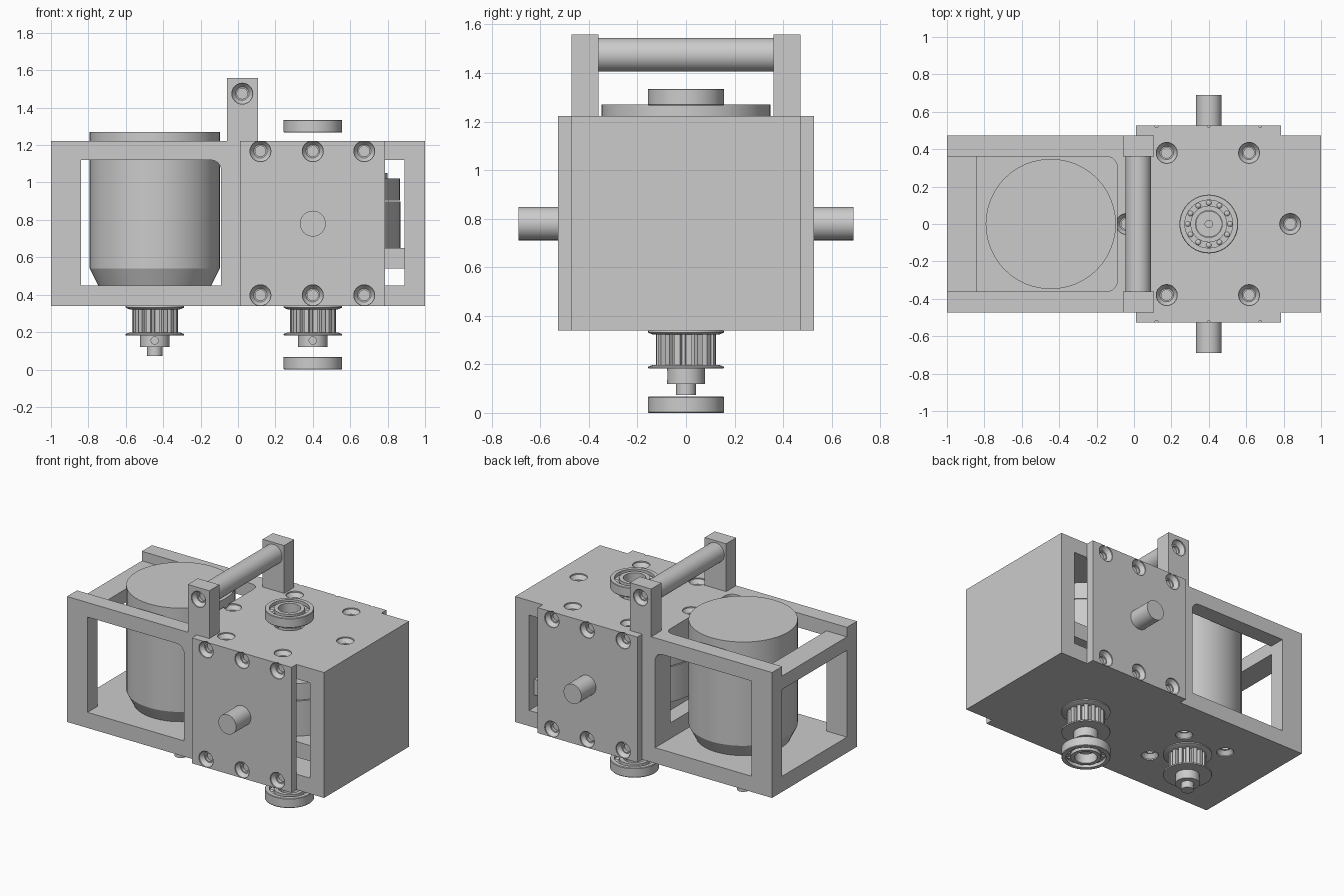
import bpy, bmesh
from math import pi, sin, cos, radians
from mathutils import Matrix, Vector

if "Cube" in bpy.data.objects:
    bpy.data.objects.remove(bpy.data.objects["Cube"])

TILT = {'z': 0, '-z': pi, 'y': -pi / 2, '-y': pi / 2}


def finish(bm, name, smooth=True):
    bmesh.ops.recalc_face_normals(bm, faces=bm.faces)
    me = bpy.data.meshes.new(name)
    bm.to_mesh(me)
    bm.free()
    ob = bpy.data.objects.new(name, me)
    bpy.context.collection.objects.link(ob)
    if smooth:
        shade(ob)
    return ob


def shade(ob):
    bpy.ops.object.select_all(action='DESELECT')
    ob.select_set(True)
    bpy.context.view_layer.objects.active = ob
    bpy.ops.object.shade_smooth_by_angle(angle=radians(25))


def box(name, x, y, z, round_if=None, radius=0.055):
    bm = bmesh.new()
    bmesh.ops.create_cube(bm, size=1)
    for v in bm.verts:
        v.co = Vector([(a + b) / 2 + (b - a) * c for (a, b), c in zip((x, y, z), v.co)])
    if round_if:
        es = [e for e in bm.edges if all(round_if(v.co) for v in e.verts)]
        bmesh.ops.bevel(bm, geom=es, offset=radius, segments=6, profile=0.5, affect='EDGES')
    return finish(bm, name, False)


def lathe(name, profile, loc, axis='z', n=40):
    """Closed (radius, height) profile spun about an axis."""
    bm = bmesh.new()
    rings = [[bm.verts.new((r * cos(2 * pi * i / n), r * sin(2 * pi * i / n), h)) for i in range(n)]
             if r else [bm.verts.new((0, 0, h))] for r, h in profile]
    for a, b in zip(rings, rings[1:] + rings[:1]):
        for i in range(n):
            j = (i + 1) % n
            q = list(dict.fromkeys([a[i % len(a)], a[j % len(a)], b[j % len(b)], b[i % len(b)]]))
            if len(q) > 2:
                bm.faces.new(q)
    bm.transform(Matrix.Translation(loc) @ Matrix.Rotation(TILT[axis], 4, 'X'))
    return finish(bm, name)


def cyl(name, r, h0, h1, loc, axis='z', n=40):
    return lathe(name, [(0, h0), (r, h0), (r, h1), (0, h1)], loc, axis, n)


def sink(loc, axis):
    """Cutter for a countersunk bolt seat."""
    return lathe('sink_cutter', [(0, .02), (.056, .02), (.056, -.008), (.036, -.035), (.028, -.035),
                                 (.028, -.055), (0, -.055)], loc, axis, 24)


def cut(target, cutters):
    for c in cutters:
        c.hide_render = True
        m = target.modifiers.new('cut', 'BOOLEAN')
        m.operation, m.solver, m.object = 'DIFFERENCE', 'EXACT', c
    bpy.context.view_layer.update()
    ev = target.evaluated_get(bpy.context.evaluated_depsgraph_get())
    me = bpy.data.meshes.new_from_object(ev)
    target.modifiers.clear()
    target.data = me
    for c in cutters:
        bpy.data.objects.remove(c)
    shade(target)


def toothed_drum(name, loc, z0, z1, r, depth, teeth):
    bm = bmesh.new()
    pts = []
    for t in range(teeth):
        for f, rr in ((.0, r), (.5, r), (.6, r - depth), (.9, r - depth)):
            a = 2 * pi * (t + f) / teeth
            pts.append(bm.verts.new((loc[0] + rr * cos(a), loc[1] + rr * sin(a), z0)))
    f = bm.faces.new(pts)
    ext = bmesh.ops.extrude_face_region(bm, geom=[f])['geom']
    bmesh.ops.translate(bm, vec=(0, 0, z1 - z0), verts=[v for v in ext if isinstance(v, bmesh.types.BMVert)])
    return finish(bm, name, False)


MX, GX = -.445, .4   # motor and gearbox axes

# Main frame: motor bay, front/back windows, gearbox bay, partition opening
frame = box('frame', (-1, 1), (-.472, .472), (.34, 1.222))
cuts = [
    box('bay_cutter', (-1.1, -.09), (-.36, .36), (.45, 1.3), lambda c: c.x > -.1),
    box('window_cutter', (-.84, -.09), (-.6, .6), (.45, 1.12), lambda c: c.x > -.1 and c.z > 1),
    box('gear_bay_cutter', (.02, .89), (-.6, .6), (.45, 1.12)),
    box('partition_cutter', (-.2, .1), (-.3, .3), (.56, 1.06)),
    cyl('bore_cutter', .1, -.06, .1, (GX, 0, 1.222)),
]
cuts += [sink((x, y, 1.222), 'z') for x in (.175, .615) for y in (-.38, .38)]
cuts += [sink((x, 0, 1.222), 'z') for x in (.835, -.04)]
cuts += [sink((MX + sx * .17, sy * .17, .34), '-z') for sx in (-1, 1) for sy in (-1, 1)]
cut(frame, cuts)
box('end_bar', (-1, -.84), (-.365, .365), (1.06, 1.155))
box('gear_shelf', (.02, .895), (-.42, .42), (.54, .65))

# Side plates, cross shafts and carrying handle posts
for s, ax, tag in ((-1, '-y', 'front'), (1, 'y', 'back')):
    plate = box(tag + '_plate', (.01, .785), sorted((s * .47, s * .527)), (.34, 1.222))
    cut(plate, [sink((x, s * .527, z), ax) for x in (.12, .4, .675) for z in (.397, 1.167)])
    cyl(tag + '_cross_shaft', .069, 0, .2, (GX, s * .49, .78), ax)
    post = box(tag + '_handle_post', (-.06, .107), sorted((s * .36, s * .472)), (1.2, 1.558))
    cut(post, [sink((.023, s * .472, 1.475), ax)])
cyl('handle_rod', .069, -.365, .365, (.023, 0, 1.475), 'y')

# Motor with tapered base, its shaft
lathe('motor', [(0, .445), (.3, .445), (.348, .54), (.348, 1.27), (0, 1.27)], (MX, 0, 0), n=48)
cyl('motor_shaft', .041, .073, .46, (MX, 0, 0), n=24)

# Gears inside the gearbox and the vertical shaft
cyl('main_gear', .468, .65, .898, (GX, 0, 0), n=64)
cyl('upper_gear', .466, .903, 1.02, (GX, 0, 0), n=64)
cyl('gear_hub', .4, 1.02, 1.05, (GX, 0, 0))
lathe('output_shaft', [(0, .18), (.07, .18), (.07, 1.222), (.02, 1.222), (.02, 1.2), (0, 1.2)], (GX, 0, 0))

# Belt pulleys
for x, tag in ((MX, 'motor'), (GX, 'output')):
    toothed_drum(tag + '_pulley_teeth', (x, 0), .195, .325, .123, .022, 16)
    for z0, z1, nm in ((.182, .198, 'lower'), (.322, .34, 'upper')):
        lathe(tag + '_pulley_' + nm + '_flange', [(0, z0), (.155, z0), (.157, (z0 + z1) / 2), (.135, z1), (0, z1)]
              if nm == 'lower' else [(0, z0), (.135, z0), (.157, (z0 + z1) / 2), (.155, z1), (0, z1)], (x, 0, 0))
    hub = lathe(tag + '_pulley_hub', [(.04, .12), (.078, .12), (.078, .19), (.04, .19)], (x, 0, 0))
    cut(hub, [cyl('screw_cutter', .02, .05, .12, Matrix.Translation((x, 0, .155)).to_translation(), '-y', 16)])

# Ball bearings above and below
for z, tag in ((0, 'lower'), (1.267, 'upper')):
    t = .068
    lathe(tag + '_bearing_outer_ring', [(.128, 0), (.154, 0), (.157, .004), (.157, t - .004), (.154, t), (.128, t)], (GX, 0, z))
    lathe(tag + '_bearing_inner_ring', [(.072, 0), (.098, 0), (.098, t), (.072, t)], (GX, 0, z))
    lathe(tag + '_bearing_cage', [(.096, .022), (.13, .022), (.13, t - .022), (.096, t - .022)], (GX, 0, z))
    bm = bmesh.new()
    for i in range(12):
        a = 2 * pi * i / 12
        bmesh.ops.create_uvsphere(bm, u_segments=12, v_segments=8, radius=.019,
                                  matrix=Matrix.Translation((GX + .113 * cos(a), .113 * sin(a), z + t / 2)))
    finish(bm, tag + '_bearing_balls')
